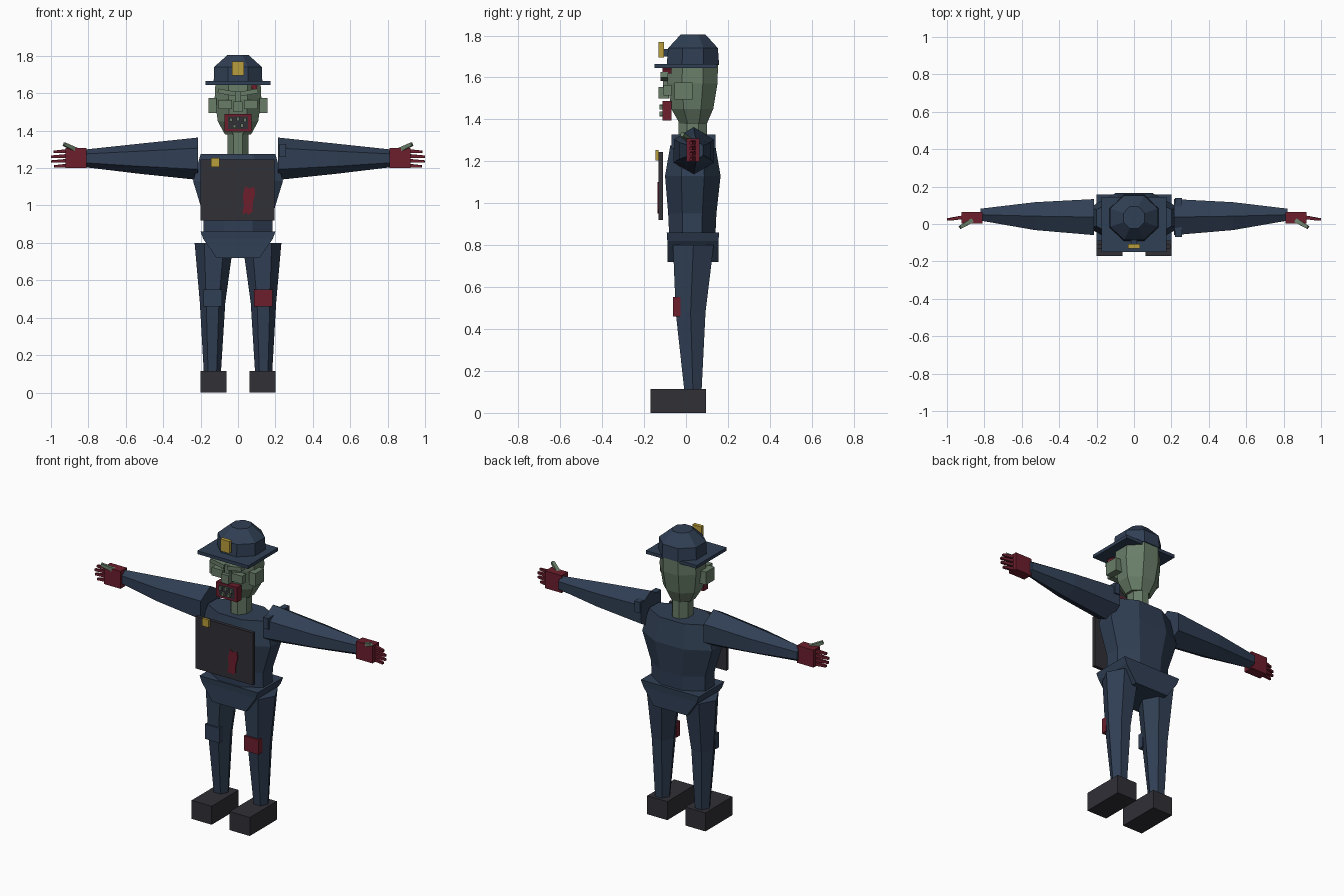
import bpy
import bmesh
import math
from mathutils import Vector, Matrix

if "Cube" in bpy.data.objects:
    bpy.data.objects.remove(bpy.data.objects["Cube"], do_unlink=True)


def material(name, rgb):
    m = bpy.data.materials.new(name)
    m.use_nodes = True
    col = (*rgb, 1.0)
    m.diffuse_color = col
    bsdf = m.node_tree.nodes["Principled BSDF"]
    bsdf.inputs["Base Color"].default_value = col
    bsdf.inputs["Roughness"].default_value = 0.9
    return m


NAVY = material("navy cloth", (0.030, 0.050, 0.090))
SKIN = material("grey green skin", (0.140, 0.205, 0.140))
RED = material("dark red", (0.150, 0.013, 0.026))
DARK = material("dark leather", (0.030, 0.029, 0.037))
GOLD = material("brass", (0.480, 0.340, 0.045))


def finish(name, bm, mat):
    bmesh.ops.recalc_face_normals(bm, faces=bm.faces)
    me = bpy.data.meshes.new(name)
    bm.to_mesh(me)
    bm.free()
    me.materials.append(mat)
    ob = bpy.data.objects.new(name, me)
    bpy.context.collection.objects.link(ob)
    return ob


def box(name, xs, ys, zs, mat, tilt=0.0):
    """Box between limits, optionally tilted about the y axis."""
    bm = bmesh.new()
    bmesh.ops.create_cube(bm, size=1.0)
    size = Vector((xs[1] - xs[0], ys[1] - ys[0], zs[1] - zs[0]))
    mid = Vector((sum(xs) / 2, sum(ys) / 2, sum(zs) / 2))
    mx = Matrix.Translation(mid) @ Matrix.Rotation(tilt, 4, 'Y') @ Matrix.Diagonal((*size, 1))
    bmesh.ops.transform(bm, matrix=mx, verts=bm.verts)
    return finish(name, bm, mat)


def loft(name, rings, n, mat, turn=0.0, axis='Z'):
    """Skin rings of (position along axis, centre a, centre b, radius a, radius b)."""
    bm = bmesh.new()
    loops = []
    for t, ca, cb, ra, rb in rings:
        loop = []
        for i in range(n):
            a = turn + i * math.tau / n
            u, v = ca + ra * math.cos(a), cb + rb * math.sin(a)
            loop.append(bm.verts.new((u, v, t) if axis == 'Z' else (t, u, v)))
        loops.append(loop)
    for lo, hi in zip(loops, loops[1:]):
        for i in range(n):
            j = (i + 1) % n
            bm.faces.new((lo[i], lo[j], hi[j], hi[i]))
    bm.faces.new(loops[0])
    bm.faces.new(loops[-1])
    return finish(name, bm, mat)


def oct_rings(rows):
    """Rows of (z, half width, y front, y back), measured across the flats."""
    k = 1 / math.cos(math.pi / 8)
    return [(z, 0, (f + b) / 2, w * k, (b - f) / 2 * k) for z, w, f, b in rows]


def rod(name, p, q, r0, r1, mat):
    """Four-sided tapered rod between two points."""
    p, q = Vector(p), Vector(q)
    d = q - p
    bm = bmesh.new()
    bmesh.ops.create_cone(bm, cap_ends=True, segments=4, radius1=r0, radius2=r1, depth=d.length)
    mx = (Matrix.Translation((p + q) / 2) @ d.to_track_quat('Z', 'Y').to_matrix().to_4x4()
          @ Matrix.Rotation(math.pi / 4, 4, 'Z'))
    bmesh.ops.transform(bm, matrix=mx, verts=bm.verts)
    return finish(name, bm, mat)


def span(s, a, b):
    return tuple(sorted((s * a, s * b)))


E = math.pi / 8

# Torso, hips and neck
loft("torso", oct_rings([(0.84, 0.185, -0.08, 0.14), (0.95, 0.185, -0.085, 0.145),
                         (1.13, 0.24, -0.10, 0.165), (1.275, 0.20, -0.075, 0.14)]), 8, NAVY, E)
S2 = math.sqrt(2)
loft("hips", [(0.72, 0, 0.033, 0.115 * S2, 0.122 * S2), (0.82, 0, 0.033, 0.185 * S2, 0.122 * S2),
              (0.86, 0, 0.033, 0.20 * S2, 0.125 * S2)], 4, NAVY, math.pi / 4)
loft("neck", oct_rings([(1.25, 0.055, -0.035, 0.10), (1.42, 0.055, -0.035, 0.10)]), 8, SKIN, E)

# Head
loft("head", oct_rings([(1.38, 0.07, -0.03, 0.10), (1.45, 0.108, -0.07, 0.13),
                        (1.57, 0.125, -0.088, 0.15), (1.67, 0.12, -0.088, 0.153)]), 8, SKIN, E)
box("nose", (-0.025, 0.025), (-0.13, -0.08), (1.50, 1.555), SKIN)
box("nose_bridge", (-0.015, 0.015), (-0.11, -0.08), (1.55, 1.61), SKIN)

# Mouth with a raised red rim and uneven teeth
box("mouth", (-0.053, 0.053), (-0.112, -0.07), (1.408, 1.476), DARK)
for s, side in ((1, "left"), (-1, "right")):
    box(side + "_lip_side", span(s, 0.050, 0.072), (-0.112, -0.07), (1.395, 1.488), RED)
box("upper_lip", (-0.06, 0.06), (-0.112, -0.07), (1.474, 1.488), RED)
box("lower_lip", (-0.06, 0.06), (-0.112, -0.07), (1.395, 1.410), RED)
for i, (x, z) in enumerate([(-0.038, 1.458), (0.0, 1.462), (0.037, 1.457), (-0.02, 1.424), (0.022, 1.428)]):
    box(f"tooth_{i + 1}", (x - 0.008, x + 0.008), (-0.126, -0.105), (z - 0.010, z + 0.010), SKIN)

# Paired face parts
for s, side in ((1, "left"), (-1, "right")):
    box(side + "_ear", span(s, 0.115, 0.158), (-0.055, 0.03), (1.495, 1.575), SKIN)
    box(side + "_brow", span(s, 0.012, 0.108), (-0.122, -0.085), (1.592, 1.617), SKIN, -s * 0.18)
    box(side + "_cheek", span(s, 0.032, 0.105), (-0.108, -0.07), (1.515, 1.565), SKIN)
box("forehead_wound", (0.072, 0.102), (-0.112, -0.07), (1.622, 1.645), RED, 0.3)

# Hard hat
loft("hat_dome", oct_rings([(1.66, 0.13, -0.092, 0.158), (1.74, 0.128, -0.085, 0.152),
                            (1.805, 0.056, -0.025, 0.093)]), 8, NAVY, E)
box("hat_brim", (-0.175, 0.175), (-0.15, 0.145), (1.645, 1.665), NAVY)
box("hat_lamp", (-0.031, 0.031), (-0.13, -0.106), (1.695, 1.77), GOLD)
box("hat_lamp_mount", (-0.015, 0.015), (-0.108, -0.075), (1.70, 1.735), NAVY)

# Chest plate, badge and ragged stain
box("chest_plate", (-0.20, 0.195), (-0.131, -0.110), (0.92, 1.245), DARK)
box("chest_badge", (-0.145, -0.10), (-0.146, -0.130), (1.205, 1.253), GOLD)
outline = [(0.022, 0.952), (0.045, 0.962), (0.058, 0.950), (0.078, 0.968), (0.080, 1.02),
           (0.092, 1.06), (0.088, 1.10), (0.060, 1.092), (0.038, 1.102), (0.026, 1.05), (0.032, 1.00)]
bm = bmesh.new()
stain = bm.faces.new([bm.verts.new((x, -0.131, z)) for x, z in outline])
ext = bmesh.ops.extrude_face_region(bm, geom=[stain])
bmesh.ops.translate(bm, vec=(0, -0.005, 0), verts=[v for v in ext["geom"] if isinstance(v, bmesh.types.BMVert)])
finish("chest_stain", bm, RED)

# Limbs, built once per side
for s, side in ((1, "left"), (-1, "right")):
    loft(side + "_arm", [(s * 0.215, 0.037, 1.25, 0.111, 0.113), (s * 0.53, 0.042, 1.25, 0.086, 0.080),
                         (s * 0.82, 0.050, 1.252, 0.037, 0.047)], 6, NAVY, math.pi / 6, 'X')
    box(side + "_hand", span(s, 0.81, 0.923), (0.003, 0.065), (1.20, 1.308), RED)
    for i, tip in enumerate((0.985, 1.0, 0.998, 0.982)):
        z = 1.291 - i * 0.026
        rod(f"{side}_finger_{i + 1}", (s * 0.915, 0.036, z), (s * tip, 0.024, z - 0.004), 0.014, 0.009, RED)
    rod(side + "_thumb", (s * 0.855, 0.025, 1.292), (s * 0.930, -0.018, 1.328), 0.017, 0.013, SKIN)

    loft(side + "_leg", [(0.11, s * 0.137, 0.033, 0.046, 0.048), (0.48, s * 0.136, 0.022, 0.068, 0.082),
                         (0.80, s * 0.128, 0.035, 0.104, 0.112)], 6, NAVY)
    box(side + "_knee_pad", span(s, 0.085, 0.185), (-0.062, -0.026), (0.46, 0.552), RED if s > 0 else NAVY)
    box(side + "_boot", span(s, 0.062, 0.20), (-0.17, 0.095), (0.0, 0.115), DARK)

# Shoulder tab on one side only
box("left_shoulder_tab", (0.22, 0.257), (-0.07, 0.14), (1.26, 1.328), NAVY)
